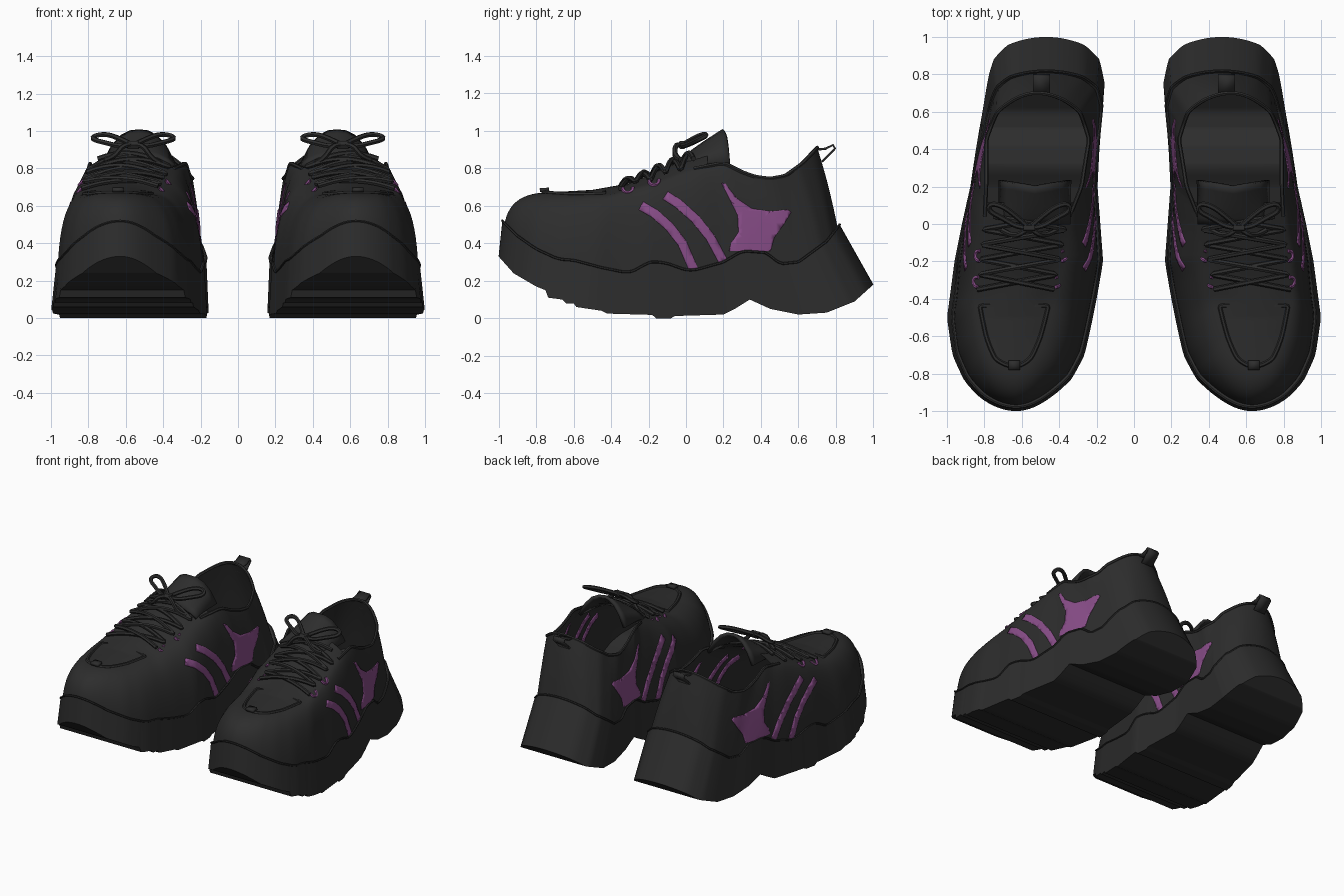
import bpy, bmesh, math
from mathutils import Vector
from mathutils.bvhtree import BVHTree

cube = bpy.data.objects.get("Cube")
if cube:
    bpy.data.objects.remove(cube)


def material(name, color):
    m = bpy.data.materials.new(name)
    m.use_nodes = True
    m.diffuse_color = color
    m.node_tree.nodes["Principled BSDF"].inputs["Base Color"].default_value = color
    return m


black = material("black", (0.026, 0.026, 0.026, 1))
purple = material("purple", (0.25, 0.075, 0.25, 1))


def lerp(table, y, ends=None):
    """Interpolate a {y: value} table; with ends, round it off like an ellipse."""
    def key(v):
        if not ends:
            return v
        a, b = ends
        return math.acos(max(-1, min(1, (a + b - 2 * v) / (b - a))))
    ks = sorted(table)
    y = max(ks[0], min(ks[-1], y))
    for a, b in zip(ks, ks[1:]):
        if y <= b:
            f = (key(y) - key(a)) / (key(b) - key(a))
            return table[a] + (table[b] - table[a]) * f


def finish(name, mesh, mat, thick=0):
    """Object with smooth shading, optional thickness, mirrored to the other shoe."""
    mesh.materials.clear()
    mesh.materials.append(mat)
    for p in mesh.polygons:
        p.use_smooth = True
        p.material_index = 0
    mesh.set_sharp_from_angle(angle=math.radians(38))
    ob = bpy.data.objects.new(name, mesh)
    bpy.context.collection.objects.link(ob)
    if thick:
        s = ob.modifiers.new("thickness", 'SOLIDIFY')
        s.thickness, s.offset = thick, 0
    m = ob.modifiers.new("pair", 'MIRROR')
    m.use_mirror_merge = False
    return ob


def patches(name, grids, mat, thick=0):
    """One mesh from several grids of points."""
    bm = bmesh.new()
    for rows in grids:
        vs = [[bm.verts.new(p) for p in r] for r in rows]
        for r, s in zip(vs, vs[1:]):
            for k in range(len(r) - 1):
                bm.faces.new((r[k], r[k + 1], s[k + 1], s[k]))
    bmesh.ops.remove_doubles(bm, verts=bm.verts, dist=0.0005)
    bmesh.ops.recalc_face_normals(bm, faces=bm.faces)
    mesh = bpy.data.meshes.new(name)
    bm.to_mesh(mesh)
    bm.free()
    return finish(name, mesh, mat, thick)


def tube(name, points, radius, mat=black, closed=False):
    cu = bpy.data.curves.new(name, 'CURVE')
    cu.dimensions = '3D'
    cu.bevel_depth, cu.bevel_resolution, cu.resolution_u = radius, 1, 3
    cu.use_fill_caps = True
    sp = cu.splines.new('NURBS')
    sp.points.add(len(points) - 1)
    for p, co in zip(sp.points, points):
        p.co = (*co, 1)
    sp.order_u = 3
    sp.use_endpoint_u, sp.use_cyclic_u = not closed, closed
    tmp = bpy.data.objects.new(name + "_path", cu)
    bpy.context.collection.objects.link(tmp)
    mesh = bpy.data.meshes.new_from_object(tmp.evaluated_get(bpy.context.evaluated_depsgraph_get()))
    bpy.data.objects.remove(tmp)
    return finish(name, mesh, mat)


# Footprint and sole profiles, keyed by y
outer = {-1: .63, -.97: .755, -.93: .82, -.84: .905, -.7: .97, -.5: 1, -.2: .96, 0: .92,
         .2: .875, .4: .845, .6: .81, .8: .775, .88: .75, .96: .67, 1: .47}
inner = {-1: .63, -.97: .515, -.93: .45, -.83: .335, -.7: .265, -.4: .2, -.2: .165, 0: .18,
         .2: .195, .4: .185, .6: .168, .75: .157, .88: .185, .96: .27, 1: .47}
bottom = {-1: .33, -.92: .24, -.8: .17, -.75: .15, -.735: .11, -.66: .1, -.64: .08, -.6: .08,
          -.585: .06, -.45: .04, -.42: .025, -.18: .018, -.16: 0, -.08: 0, -.06: .012, .2: .02,
          .26: .05, .34: .1, .45: .05, .6: .02, .75: .03, .9: .09, 1: .18}
rim = {-.98: .52, -.9: .44, -.8: .37, -.68: .315, -.6: .31, -.45: .27, -.3: .24, -.2: .3,
       -.12: .3, .02: .25, .2: .3, .3: .36, .43: .35, .5: .29, .6: .3, .75: .41, .82: .5}
rim_scale = {-1: .95, -.4: .93, .1: .985, 1: .95}
N = 64
stations = sorted({-math.cos(math.pi * i / N) for i in range(N + 1)} | set(bottom))


def sole_pts(t):
    xo, xi = lerp(outer, t, (-1, 1)), lerp(inner, t, (-1, 1))
    mid = (xo + xi) / 2
    y = .98 * t if t < .3 else .294 + (t - .3) * .526 / .7
    z, b = lerp(rim, y), lerp(bottom, t)
    to, ti = mid + (xo - mid) * lerp(rim_scale, t), mid + (xi - mid) * .96
    return [Vector(p) for p in ((xo, t, b), (xi, t, b), (ti, y, z), (to, y, z))]


sole = [sole_pts(t) for t in stations]
patches("sole", [[r + r[:1] for r in sole]], black)
tube("sole_welt", [r[3] for r in sole] + [r[2] for r in sole[-2:0:-1]], .007, closed=True)

# Throat and collar line, and the ridge of the lacing area
F, H = -.76, .7
throat_o = {F: .64, -.72: .74, -.6: .79, -.4: .83, -.2: .82, 0: .8, .2: .79, .45: .79,
            .6: .73, .66: .65, H: .52}
throat_i = {F: .64, -.72: .555, -.6: .5, -.4: .45, -.2: .4, 0: .36, .2: .28, .45: .24,
            .6: .29, .66: .37, H: .52}
throat_z = {F: .67, -.6: .66, -.4: .665, -.2: .72, 0: .79, .2: .83, .3: .78, .37: .755,
            .45: .745, .53: .76, .62: .825, H: .91}
ridge = {F: .67, -.5: .685, -.3: .72, -.1: .81, .15: .91}


def throat(t):
    y = (F + H) / 2 + t * (H - F) / 2
    z = lerp(throat_z, y)
    return [Vector((lerp(tab, y, (F, H)), y, z)) for tab in (throat_o, throat_i)]


def wall(b, t, inset):
    """Bulging wall from sole rim to throat, straighter toward the heel."""
    b = Vector((b.x + inset, b.y * .99, b.z - .03))
    c = b.lerp(t, .1)
    c.z = b.z + .95 * (t.z - b.z)
    c = c.lerp(b.lerp(t, .5), max(0, min(.85, (b.y - .1) / .6)))
    us = [k / 12 for k in range(13)]
    return [b * (1 - u) ** 2 + c * (2 * u * (1 - u)) + t * u * u for u in us]


walls_o, walls_i, vamp, edge_o, edge_i = [], [], [], [], []
for t, s in zip(stations, sole):
    o, i = throat(t)
    inset = min(.008, (s[3].x - s[2].x) / 4)
    walls_o.append(wall(s[3], o, -inset))
    walls_i.append(wall(s[2], i, inset))
    edge_o.append(o)
    edge_i.append(i)
    if o.y < .13:
        row = []
        for k in range(9):
            p = o.lerp(i, k / 8)
            p.z += (lerp(ridge, o.y) - o.z) * (1 - (k / 4 - 1) ** 2)
            row.append(p)
        vamp.append(row)
upper = patches("upper", [walls_o, walls_i, vamp], black)
tree = BVHTree.FromPolygons([v.co for v in upper.data.vertices],
                            [p.vertices for p in upper.data.polygons])


def on_top(x, y, lift):
    hit = tree.ray_cast(Vector((x, y, 3)), Vector((0, 0, -1)))[0]
    return Vector((x, y, (hit.z if hit else .8) + lift))


# Collar binding and toe piping
open_o = [p for p in edge_o if p.y > .02]
open_i = [p for p in edge_i if p.y > .02]
tube("collar_binding", open_o + open_i[-2::-1], .011)
toe_o = [p for p in edge_o if p.y < -.42]
toe_i = [p for p in edge_i if p.y < -.42]
loop = toe_o[::-1] + toe_i[1:]
tube("toe_piping", loop + [loop[-1].lerp(loop[0], k / 6) + Vector((0, 0, .01)) for k in range(1, 6)],
     .012, closed=True)
patches("toe_tab", [[[on_top(x, y, .016) for x in (.61, .67)] for y in (-.78, -.755, -.73)]], black, .02)

# Tongue flap, arched across and rising to the back
tongue = []
for k in range(7):
    f = k / 6
    tongue.append([(.53 + .185 * s, .2 * f + .035 * f * abs(s),
                    .86 + .14 * f ** .9 - (.05 + .12 * f) * abs(s) ** 2.5)
                   for s in [j / 4 - 1 for j in range(9)]])
patches("tongue", [tongue], black, .022)

# Heel pull loop
loop_path = [(.70, .9), (.745, .905), (.785, .925), (.795, .905), (.77, .88), (.725, .835)]
patches("pull_loop", [[[(x, y, z) for x in (.45, .54)] for y, z in loop_path]], black, .012)

# Crossed laces
rows = [-.35, -.27, -.19, -.11, -.03, .05]
for side in (0, 1):
    pts = []
    for k in range(len(rows) - 1):
        a, b = rows[k], rows[k + 1]
        for j in range(8):
            f = j / 8
            y = a + (b - a) * f
            g = f if (k + side) % 2 else 1 - f
            xo, xi = lerp(throat_o, y) + .01, lerp(throat_i, y) - .01
            pts.append(on_top(xi + (xo - xi) * g, y, .016 + .012 * side))
    tube("lace_%d" % (side + 1), pts, .014)

# Bow: two loops, two tails and a knot
knot = Vector((.56, -.02, .925))
for s, word in ((1, "outer"), (-1, "inner")):
    shape = [(0, 0, 0), (.08, .07, .04), (.15, .12, .06), (.21, .13, .05), (.22, .09, .03),
             (.14, .05, .01), (.06, .0, -.01), (0, 0, 0)]
    tube("bow_loop_" + word, [knot + Vector((s * x, y, z)) for x, y, z in shape], .014)
    tube("bow_tail_" + word, [knot, knot + Vector((s * .05, -.04, .01)),
                              on_top(.56 + s * .1, -.06, .04), on_top(.56 + s * .15, -.03, .03)], .014)
tube("bow_knot", [knot + Vector((x, 0, 0)) for x in (-.03, 0, .03)], .025)

# Purple eyelets, open toward the laces
for n, y in enumerate((-.31, -.17)):
    for tab, s, word in ((throat_o, 1, "outer"), (throat_i, -1, "inner")):
        c = Vector((lerp(tab, y) + s * .012, y, lerp(throat_z, y) + .002))
        arc = [c + Vector((s * .02 * math.sin(a), .027 * math.cos(a), -.022 * math.sin(a)))
               for a in [math.pi * (k / 7 - .1) for k in range(9)]]
        tube("eyelet_%s_%d" % (word, n + 1), arc, .01, purple)


# Side graphics: thin plates following the upper
def stripe(path, w):
    left, right = [], []
    for k, p in enumerate(path):
        d = Vector(path[min(k + 1, len(path) - 1)]) - Vector(path[max(k - 1, 0)])
        n = Vector((-d.y, d.x)).normalized() * w
        left.append(Vector(p) + n)
        right.append(Vector(p) - n)
    return left + right[::-1]


graphics = {
    "front_stripe": stripe([(-.24, .6), (-.17, .56), (-.09, .49), (-.02, .4), (.04, .26)], .024),
    "rear_stripe": stripe([(-.11, .655), (-.04, .61), (.05, .53), (.13, .43), (.2, .3)], .024),
    "side_patch": [(.19, .72), (.21, .715), (.27, .64), (.35, .585), (.45, .57), (.54, .58),
                   (.56, .565), (.52, .5), (.47, .43), (.45, .36), (.36, .355), (.23, .36),
                   (.24, .4), (.28, .46), (.275, .55), (.24, .62)]}
for name, outline in graphics.items():
    for start, word in ((2, "outer"), (0, "inner")):
        bm = bmesh.new()
        bm.faces.new([bm.verts.new((start, y, z)) for y, z in outline])
        bm.normal_update()
        bmesh.ops.triangulate(bm, faces=bm.faces)
        for axis in ((0, 1, 0), (0, 0, 1)):
            for k in range(-12, 30):
                bmesh.ops.bisect_plane(bm, geom=bm.verts[:] + bm.edges[:] + bm.faces[:],
                                       plane_co=Vector(axis) * k * .03, plane_no=axis)
        for v in bm.verts:
            hit = tree.ray_cast(v.co, Vector((1 - start, 0, 0)))[0]
            v.co = hit or tree.find_nearest(v.co)[0]
        bmesh.ops.recalc_face_normals(bm, faces=bm.faces)
        mesh = bpy.data.meshes.new(name)
        bm.to_mesh(mesh)
        bm.free()
        finish(name + "_" + word, mesh, purple, .0095)
